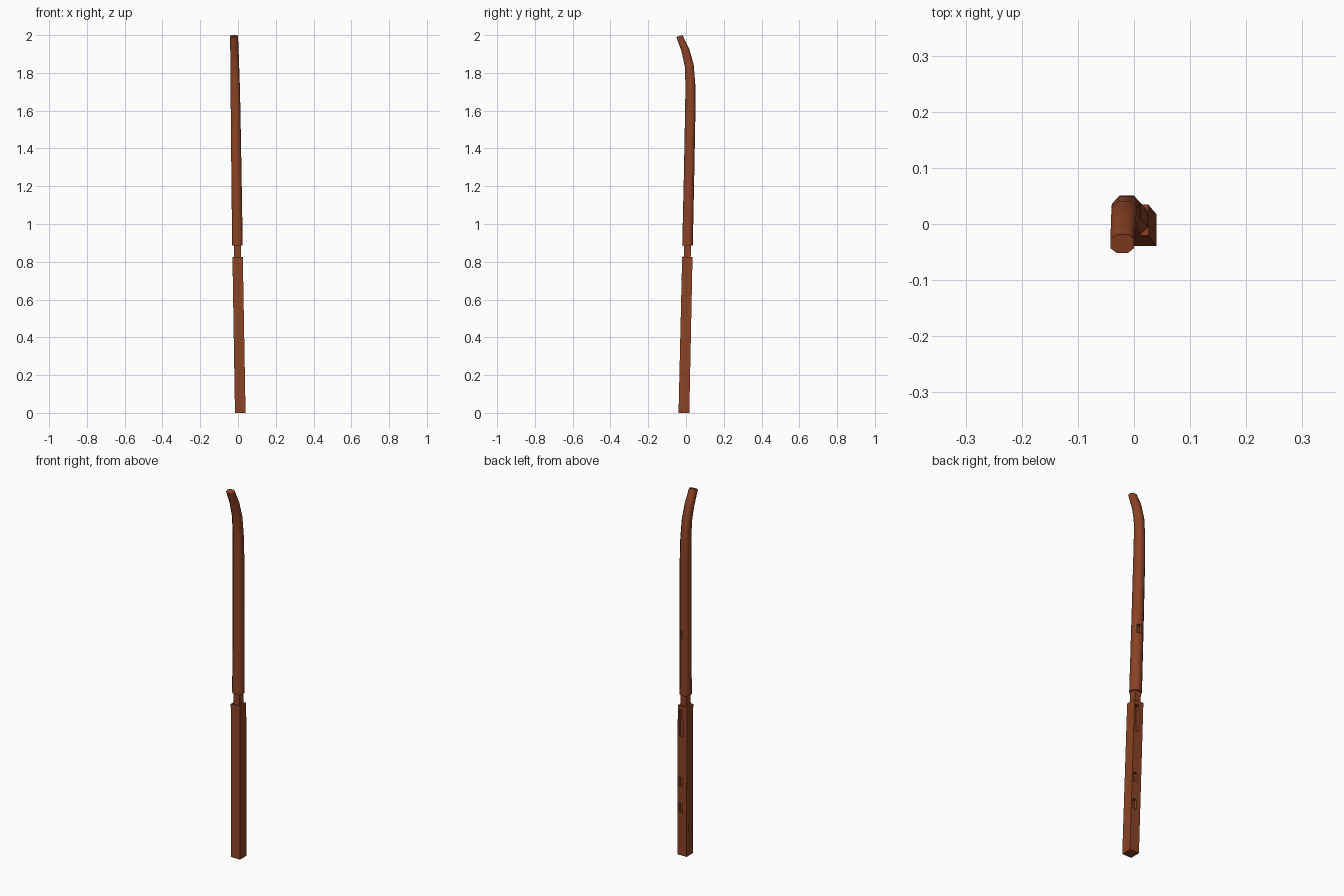
import bpy, bmesh, math
from mathutils import Vector

if "Cube" in bpy.data.objects:
    bpy.data.objects.remove(bpy.data.objects["Cube"])

wood = bpy.data.materials.new("reddish brown wood")
wood.diffuse_color = (0.26, 0.056, 0.019, 1)
wood.use_nodes = True
wood.node_tree.nodes["Principled BSDF"].inputs["Base Color"].default_value = wood.diffuse_color


def ring_points(z, cx, cy, wx, wy, tilt, chamfer):
    """Square (chamfer 0) or chamfered cross-section, tilted about x."""
    pts = []
    for sx, sy in ((1, 1), (-1, 1), (-1, -1), (1, -1)):
        hx, hy = sx * wx / 2, sy * wy / 2
        if chamfer == 0:
            pts.append((hx, hy))
            continue
        a = (hx, hy * (1 - chamfer))
        b = (hx * (1 - chamfer), hy)
        pts += [a, b] if sx * sy > 0 else [b, a]
    t = math.radians(tilt)
    return [Vector((cx + x, cy + y * math.cos(t), z + y * math.sin(t))) for x, y in pts]


def loft(name, sections, chamfer=0.0, smooth=False):
    bm = bmesh.new()
    rings = [[bm.verts.new(p) for p in ring_points(*s, chamfer)] for s in sections]
    n = len(rings[0])
    for a, b in zip(rings, rings[1:]):
        for i in range(n):
            j = (i + 1) % n
            bm.faces.new((a[i], a[j], b[j], b[i]))
    bm.faces.new(rings[0][::-1])
    bm.faces.new(rings[-1])
    bmesh.ops.recalc_face_normals(bm, faces=bm.faces)
    me = bpy.data.meshes.new(name)
    bm.to_mesh(me)
    bm.free()
    me.materials.append(wood)
    ob = bpy.data.objects.new(name, me)
    bpy.context.collection.objects.link(ob)
    if smooth:
        bpy.ops.object.select_all(action='DESELECT')
        ob.select_set(True)
        bpy.context.view_layer.objects.active = ob
        bpy.ops.object.shade_smooth_by_angle(angle=math.radians(50))
    return ob


def cut(target, name, z, height, cx, cy, wx, wy):
    """Mortise pocket cut into a face of the post."""
    c = loft(name, [(z - height / 2, cx, cy, wx, wy, 0),
                    (z + height / 2, cx, cy, wx, wy, 0)])
    c.hide_render = True
    c.hide_viewport = True
    c.display_type = 'WIRE'
    m = target.modifiers.new(name, 'BOOLEAN')
    m.operation = 'DIFFERENCE'
    m.solver = 'EXACT'
    m.object = c


# Square lower post, leaning slightly
lower = loft("lower_post", [(0, 0.012, -0.011, 0.056, 0.057, 0),
                            (0.825, -0.002, 0.007, 0.055, 0.055, 0)])

# Narrow square neck between the two halves
loft("neck", [(0.80, -0.002, 0.006, 0.037, 0.037, 0),
              (0.90, -0.002, 0.008, 0.037, 0.037, 0)])

# Eight-sided upper post, curving forward at the top
upper = loft("upper_post", [
    (0.885, -0.003, 0.008, 0.056, 0.056, 0),
    (1.25, -0.008, 0.016, 0.054, 0.055, 0),
    (1.62, -0.013, 0.023, 0.051, 0.055, 0),
    (1.74, -0.015, 0.023, 0.049, 0.052, 3),
    (1.84, -0.017, 0.017, 0.046, 0.048, 10),
    (1.92, -0.019, -0.003, 0.044, 0.043, 18),
    (1.995, -0.021, -0.035, 0.042, 0.034, 16),
], chamfer=0.5, smooth=True)

# Mortise pockets in the back face
for i, (z, h) in enumerate(((0.26, 0.05), (0.405, 0.05), (0.73, 0.145))):
    t = z / 0.825
    cut(lower, f"mortise_cutter_{i}", z, h, 0.020 - 0.014 * t, 0.018 + 0.017 * t, 0.022, 0.03)
cut(upper, "mortise_cutter_upper", 1.22, 0.045, 0.001, 0.043, 0.022, 0.03)

# Small pocket in the left face
cut(lower, "side_mortise_cutter", 0.15, 0.04, -0.016, -0.008, 0.03, 0.02)
